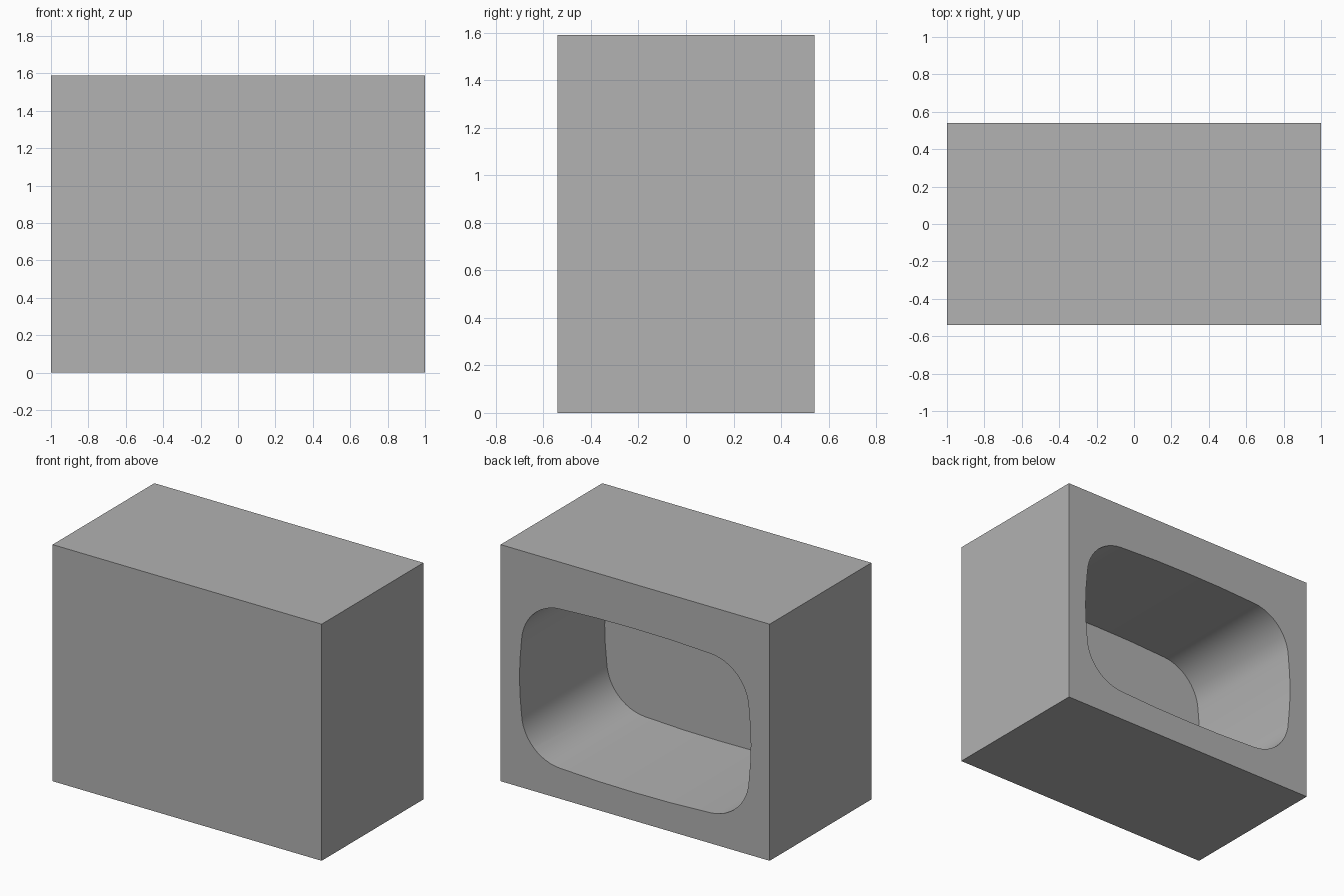
import bpy
import bmesh
from math import cos, sin, radians

cube = bpy.data.objects.get("Cube")
if cube:
    bpy.data.objects.remove(cube, do_unlink=True)

WIDTH, DEPTH, HEIGHT = 2.0, 1.08, 1.59
HOLE_Z = 0.74          # centre height of the recess
FLOOR_Y = -0.365       # inner end of the recess

grey = bpy.data.materials.new("plain_grey")
grey.use_nodes = True
colour = (0.445, 0.445, 0.445, 1)
grey.diffuse_color = colour
grey.node_tree.nodes["Principled BSDF"].inputs["Base Color"].default_value = colour


def make_object(name, bm):
    bmesh.ops.recalc_face_normals(bm, faces=bm.faces)
    mesh = bpy.data.meshes.new(name)
    bm.to_mesh(mesh)
    bm.free()
    mesh.materials.append(grey)
    obj = bpy.data.objects.new(name, mesh)
    bpy.context.collection.objects.link(obj)
    return obj


def recess_outline():
    """Rounded rectangle with slightly bulging sides, mirrored from one quarter."""
    quarter = [(0.86, 0.0), (0.856, 0.12)]
    for i in range(13):
        a = radians(3 + 7 * i)
        quarter.append((0.545 + 0.3 * cos(a), 0.235 + 0.3 * sin(a)))
    quarter += [(0.27, 0.547), (0.0, 0.55)]
    half = quarter + [(-x, z) for x, z in quarter[-2::-1]]
    return half + [(x, -z) for x, z in half[-2:0:-1]]


# Solid box
bm = bmesh.new()
bmesh.ops.create_cube(bm, size=1)
bmesh.ops.scale(bm, vec=(WIDTH, DEPTH, HEIGHT), verts=bm.verts)
bmesh.ops.translate(bm, vec=(0, 0, HEIGHT / 2), verts=bm.verts)
casing = make_object("casing", bm)

# Recess cutter, open through the back
bm = bmesh.new()
face = bm.faces.new([bm.verts.new((x, FLOOR_Y, HOLE_Z + z)) for x, z in recess_outline()])
ext = bmesh.ops.extrude_face_region(bm, geom=[face], use_keep_orig=True)
moved = [v for v in ext["geom"] if isinstance(v, bmesh.types.BMVert)]
bmesh.ops.translate(bm, vec=(0, DEPTH, 0), verts=moved)
cutter = make_object("recess_cutter", bm)

# Cut the recess and keep the rim sharp
cut = casing.modifiers.new("recess", 'BOOLEAN')
cut.operation = 'DIFFERENCE'
cut.solver = 'EXACT'
cut.object = cutter
bpy.ops.object.select_all(action='DESELECT')
casing.select_set(True)
bpy.context.view_layer.objects.active = casing
bpy.ops.object.modifier_apply(modifier=cut.name)
bpy.data.objects.remove(cutter, do_unlink=True)
bpy.ops.object.shade_smooth_by_angle(angle=radians(30))
